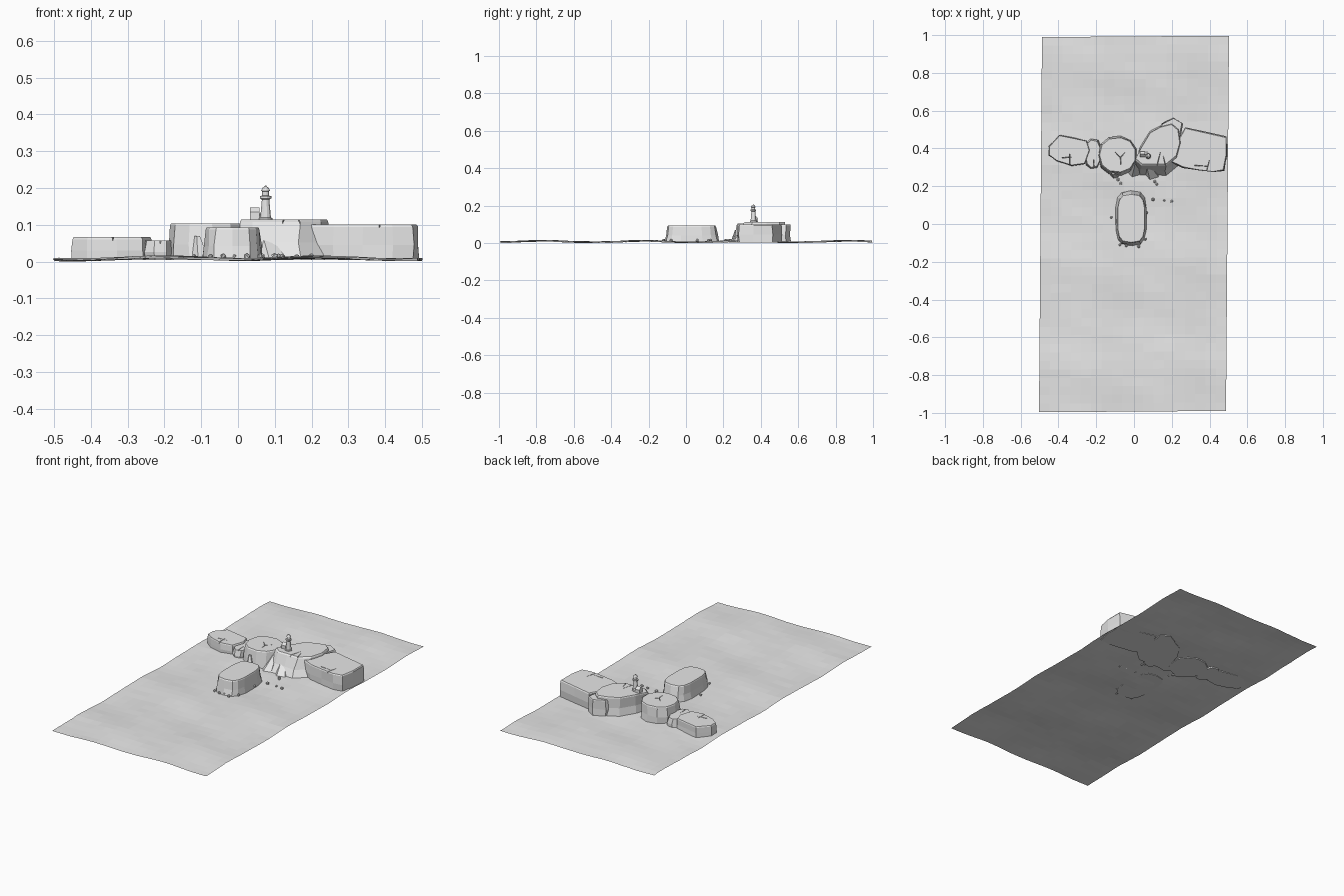
import bpy, bmesh, math, random
from mathutils import Vector, Matrix

random.seed(4)
cube = bpy.data.objects.get("Cube")
if cube:
    bpy.data.objects.remove(cube, do_unlink=True)

grey = bpy.data.materials.new("plain grey")
grey.use_nodes = True
grey.diffuse_color = (0.8, 0.8, 0.8, 1)
grey.node_tree.nodes["Principled BSDF"].inputs["Base Color"].default_value = (0.8, 0.8, 0.8, 1)


def finish(name, bm):
    bmesh.ops.recalc_face_normals(bm, faces=bm.faces)
    mesh = bpy.data.meshes.new(name)
    bm.to_mesh(mesh)
    bm.free()
    mesh.materials.append(grey)
    obj = bpy.data.objects.new(name, mesh)
    bpy.context.collection.objects.link(obj)
    return obj


def stack(name, rings):
    """Close a list of equal-length rings of points into a solid."""
    bm = bmesh.new()
    rows = [[bm.verts.new(p) for p in ring] for ring in rings]
    for low, high in zip(rows, rows[1:]):
        for i in range(len(low)):
            j = (i + 1) % len(low)
            bm.faces.new((low[i], low[j], high[j], high[i]))
    bm.faces.new(rows[0][::-1])
    bm.faces.new(rows[-1])
    return finish(name, bm)


def rock(name, outline, top, spread=1.05, front=0.0, rough=0.006, bevel=0.006):
    """Flat-topped rock: wide rough foot, chipped rim, level top."""
    n = len(outline)
    cx, cy = sum(p[0] for p in outline) / n, sum(p[1] for p in outline) / n

    def ring(scale, z, push, jitter):
        pts = []
        for x, y in outline:
            dy = -push if y < cy - 0.02 else 0
            pts.append((cx + (x - cx) * scale + random.uniform(-jitter, jitter),
                        cy + (y - cy) * scale + dy + random.uniform(-jitter, jitter), z))
        return pts
    middle = (1 + spread) / 2
    return stack(name, [ring(spread, 0.004, front, rough / 2),
                        ring(middle, top * 0.45, front * 0.55, rough),
                        ring(1.0, top - bevel, front * 0.1, 0),
                        ring(0.97, top, 0, 0)])


def crack(obj, start, end, top, width=0.008, depth=0.012):
    """Cut a tapering V-shaped groove into a rock top."""
    a, b = Vector((*start, 0)), Vector((*end, 0))
    side = (b - a).normalized().cross(Vector((0, 0, 1))) * width / 2
    up, down = Vector((0, 0, top + 0.01)), Vector((0, 0, top - depth))
    cutter = stack("crack_cutter", [[a + up + side, a + up - side, a + down],
                                    [b + up + side * 0.3, b + up - side * 0.3, b + down]])
    cutter.hide_render = True
    mod = obj.modifiers.new("crack", "BOOLEAN")
    mod.operation, mod.object, mod.solver = "DIFFERENCE", cutter, "EXACT"
    bpy.context.view_layer.objects.active = obj
    bpy.ops.object.modifier_apply(modifier=mod.name)
    bpy.data.objects.remove(cutter, do_unlink=True)


def oval(cx, cy, rx, ry, n, power=1.0):
    pts = []
    for i in range(n):
        a = math.tau * (i + 0.5) / n
        c, s = math.cos(a), math.sin(a)
        pts.append((cx + rx * math.copysign(abs(c) ** power, c),
                    cy + ry * math.copysign(abs(s) ** power, s)))
    return pts


# Rippled sea sheet
bm = bmesh.new()
bmesh.ops.create_grid(bm, x_segments=18, y_segments=44, size=1)
for v in bm.verts:
    x, y = v.co.x * 0.495, v.co.y * 0.993
    z = 0.003 * math.cos(x * 15 - 3.3) + 0.0035 * math.cos(y * 11.5 + 2.6)
    z -= 0.012 * x * x + 0.0012 * math.sin(x * 9 + y * 23) + random.uniform(0, 0.0016)
    v.co = (x + 0.008 * y, y + 0.007 * x, z)
low = min(v.co.z for v in bm.verts)
bmesh.ops.translate(bm, verts=bm.verts, vec=(0, 0, -low))
sea = finish("sea", bm)
if sea.data.polygons[0].normal.z < 0:
    sea.data.flip_normals()

# Front islet
rock("front_islet", oval(-0.015, 0.03, 0.074, 0.131, 14, 0.6), 0.093, 1.12, rough=0.004)

# Right-hand low rock and its small neighbour
low_rock = rock("low_rock", [(-0.45, 0.365), (-0.41, 0.335), (-0.33, 0.31), (-0.26, 0.32),
                             (-0.235, 0.39), (-0.25, 0.44), (-0.32, 0.455), (-0.395, 0.47),
                             (-0.45, 0.41)], 0.066, 1.02, rough=0.003)
crack(low_rock, (-0.34, 0.30), (-0.34, 0.37), 0.066)
crack(low_rock, (-0.38, 0.35), (-0.32, 0.355), 0.066)
small_rock = rock("small_rock", oval(-0.217, 0.372, 0.04, 0.075, 9, 0.8), 0.057, 1.06)
crack(small_rock, (-0.21, 0.29), (-0.215, 0.36), 0.057)

# Round rock with star-shaped cracks
round_rock = rock("round_rock", oval(-0.087, 0.366, 0.098, 0.094, 11, 0.9), 0.104, 1.05,
                  front=0.015)
for tip in ((-0.10, 0.38), (-0.045, 0.38), (-0.07, 0.315)):
    crack(round_rock, (-0.072, 0.352), tip, 0.104)

# Main cliff with a sloping front
cliff = rock("main_cliff", [(0.005, 0.345), (0.04, 0.315), (0.10, 0.315), (0.17, 0.315),
                            (0.225, 0.36), (0.245, 0.43), (0.235, 0.50), (0.20, 0.53),
                            (0.14, 0.515), (0.085, 0.485), (0.04, 0.41)], 0.114, 1.06,
             front=0.055, rough=0.008)
crack(cliff, (0.12, 0.30), (0.14, 0.38), 0.114)
crack(cliff, (0.17, 0.30), (0.155, 0.36), 0.114)
rock("back_ledge", [(0.12, 0.46), (0.24, 0.46), (0.255, 0.535), (0.21, 0.56), (0.15, 0.53)],
     0.098, 1.04)

# Long rock at the left end
long_rock = rock("long_rock", [(0.195, 0.33), (0.26, 0.30), (0.34, 0.285), (0.42, 0.275),
                               (0.475, 0.285), (0.49, 0.36), (0.49, 0.46), (0.38, 0.485),
                               (0.27, 0.51), (0.225, 0.43)], 0.10, 1.01, rough=0.004)
crack(long_rock, (0.38, 0.26), (0.40, 0.34), 0.10)
crack(long_rock, (0.32, 0.31), (0.39, 0.305), 0.10)


# Fallen slabs leaning on the cliff foot
def slab(name, foot, tip, radius):
    base = [(*p, 0.004) for p in oval(*foot, radius, radius * 0.8, 5)]
    peak = [(*p, tip[2]) for p in oval(tip[0], tip[1], radius * 0.3, radius * 0.25, 5)]
    stack(name, [base, peak])


slab("spire", (-0.10, 0.258), (-0.11, 0.268, 0.07), 0.026)
slab("slab_middle", (0.00, 0.275), (0.01, 0.33, 0.085), 0.04)
slab("slab_right", (0.10, 0.262), (0.07, 0.32, 0.075), 0.045)
slab("slab_end", (0.16, 0.28), (0.13, 0.31, 0.06), 0.035)

# Loose boulders around the rocks
spots = [(-0.085, 0.235), (-0.07, 0.215), (0.11, 0.225), (0.10, 0.13), (0.16, 0.125),
         (0.20, 0.12), (0.12, 0.21), (-0.12, 0.035), (-0.075, -0.11), (-0.04, -0.115),
         (-0.01, -0.11), (0.025, -0.12), (0.06, -0.08), (0.065, 0.06)]
bm = bmesh.new()
for x, y in spots:
    r = random.uniform(0.006, 0.010)
    place = Matrix.Translation((x, y, 0.014)) @ Matrix.Rotation(random.random() * 3, 4, "Z")
    bmesh.ops.create_icosphere(bm, subdivisions=1, radius=r, matrix=place)
finish("boulders", bm)

# Lighthouse: tower, gallery, lantern and dome from one turned profile
tower_profile = [(0.019, 0.110), (0.019, 0.118), (0.015, 0.120), (0.0105, 0.168), (0.016, 0.172),
                 (0.016, 0.178), (0.010, 0.179), (0.010, 0.191), (0.013, 0.192), (0.009, 0.200),
                 (0.003, 0.204), (0.002, 0.207)]
stack("lighthouse", [[(*p, z) for p in oval(0.075, 0.36, r, r, 12)] for r, z in tower_profile])


# Keeper's house with a gabled roof
def gable(name, x0, x1, y0, y1, eave, ridge):
    ym = (y0 + y1) / 2
    stack(name, [[(x, y0, 0.11), (x, y1, 0.11), (x, y1, eave), (x, ym, ridge), (x, y0, eave)]
                 for x in (x0, x1)])


gable("keeper_house", 0.032, 0.058, 0.355, 0.385, 0.134, 0.147)
gable("house_passage", 0.055, 0.075, 0.36, 0.38, 0.124, 0.131)
